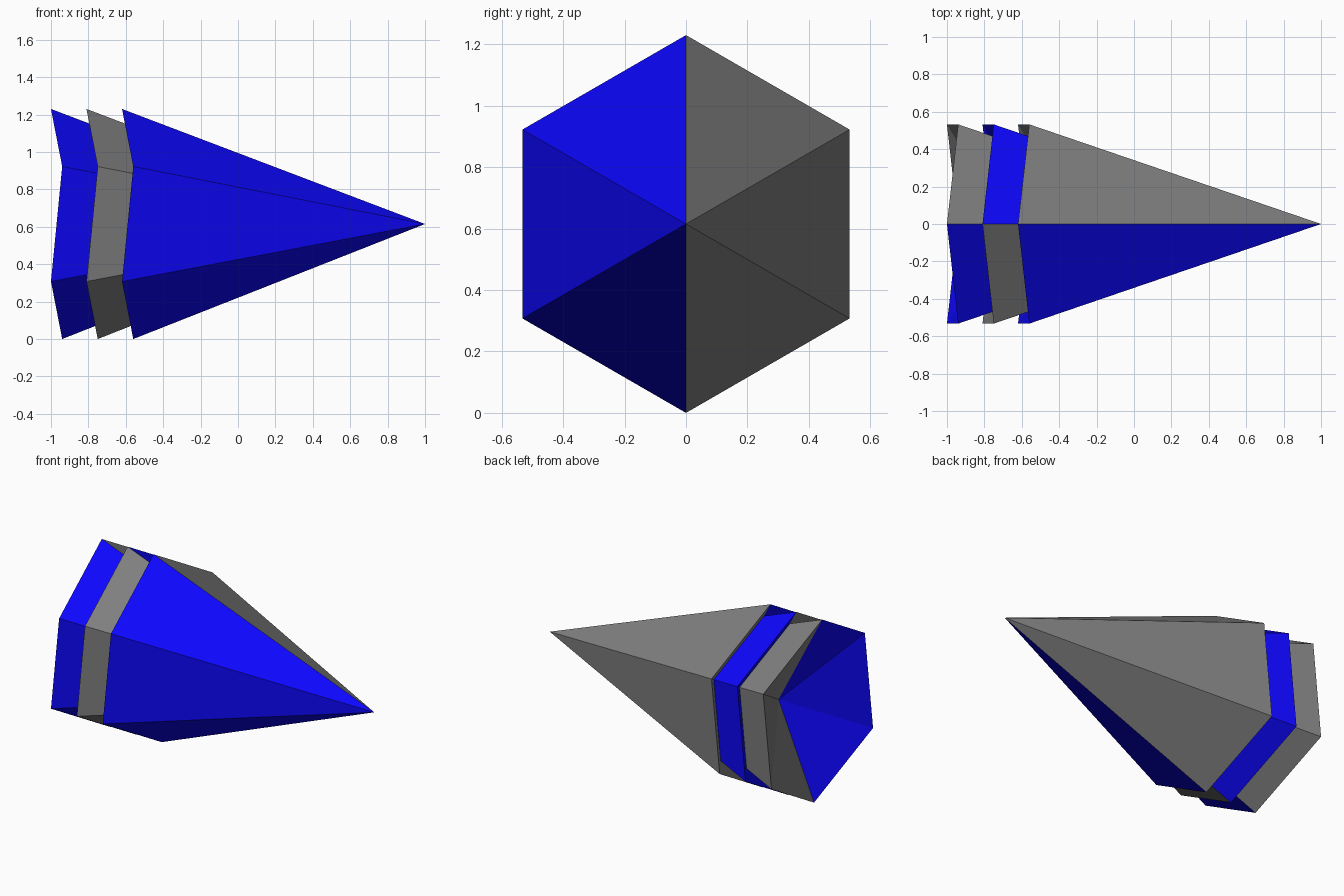
import bpy, bmesh
from math import cos, sin, radians

if "Cube" in bpy.data.objects:
    bpy.data.objects.remove(bpy.data.objects["Cube"])

RADIUS = 0.615      # hexagon corner radius, also the centre height
SPACING = 0.19      # offset between nested cones
LENGTH = 1.62       # tip to rear rim corners
HOLLOW = 0.32       # depth of the hollow base


def material(name, color):
    mat = bpy.data.materials.new(name)
    mat.diffuse_color = (*color, 1.0)
    mat.use_nodes = True
    mat.node_tree.nodes["Principled BSDF"].inputs["Base Color"].default_value = mat.diffuse_color
    return mat


blue = material("blue", (0.004, 0.002, 1.0))
grey = material("dark_grey", (0.215, 0.215, 0.215))


def half_cone(name, tip_x, start, mat):
    """Half of a six-sided cone with a zigzag rim and a hollow base."""
    bm = bmesh.new()
    rear = tip_x - LENGTH
    tip = bm.verts.new((tip_x, 0, RADIUS))
    dimple = bm.verts.new((rear + HOLLOW, 0, RADIUS))
    rim = []
    for i in range(start, start + 4):
        a = radians(90 + 60 * i)
        x = rear + 0.06 * (i % 2)
        rim.append(bm.verts.new((x, RADIUS * cos(a), RADIUS + RADIUS * sin(a))))
    for a, b in zip(rim, rim[1:]):
        bm.faces.new((a, b, tip))       # outer side
        bm.faces.new((b, a, dimple))    # hollow base
    mesh = bpy.data.meshes.new(name)
    bm.to_mesh(mesh)
    bm.free()
    mesh.materials.append(mat)
    bpy.context.collection.objects.link(bpy.data.objects.new(name, mesh))


# Three nested cones stepped backwards; colours swap on the middle one
for n, part in enumerate(("nose_cone", "middle_cone", "rear_cone")):
    front, back = (grey, blue) if n == 1 else (blue, grey)
    half_cone(part + "_front_half", 1.0 - SPACING * n, 0, front)
    half_cone(part + "_back_half", 1.0 - SPACING * n, 3, back)
